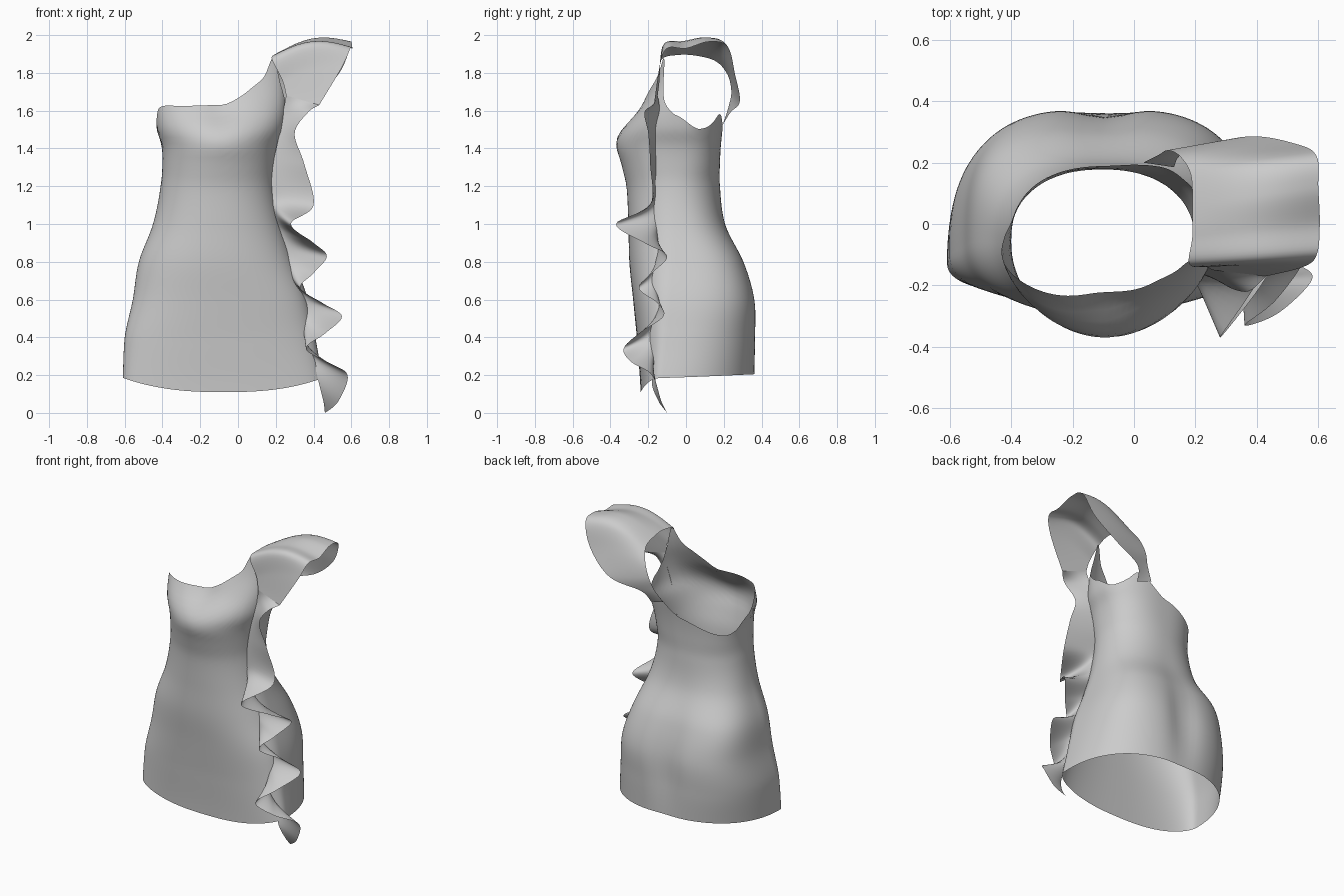
import bpy, math
from mathutils import Vector


def catmull(pts, t):
    """Smooth curve through tuples, t from 0 to len-1."""
    n = len(pts)
    i = min(int(t), n - 2)
    f = t - i
    a, b = pts[max(i - 1, 0)], pts[i]
    c, d = pts[i + 1], pts[min(i + 2, n - 1)]
    return [0.5 * (2 * q + (r - p) * f + (2 * p - 5 * q + 4 * r - s) * f * f
                   + (3 * q - p - 3 * r + s) * f ** 3) for p, q, r, s in zip(a, b, c, d)]


def lookup(keys, x):
    """Values of a key table (first column sorted) at x."""
    x = min(max(x, keys[0][0]), keys[-1][0])
    for i in range(len(keys) - 1):
        if x <= keys[i + 1][0]:
            f = (x - keys[i][0]) / (keys[i + 1][0] - keys[i][0])
            return catmull([k[1:] for k in keys], i + min(f, 0.9999))


def grid(name, rows, closed=False):
    """Smooth sheet from rows of points."""
    n = len(rows[0])
    verts = [p for r in rows for p in r]
    faces = []
    for j in range(len(rows) - 1):
        for i in range(n if closed else n - 1):
            k = (i + 1) % n
            faces.append((j * n + i, j * n + k, (j + 1) * n + k, (j + 1) * n + i))
    me = bpy.data.meshes.new(name)
    me.from_pydata(verts, [], faces)
    ob = bpy.data.objects.new(name, me)
    bpy.context.collection.objects.link(ob)
    for p in me.polygons:
        p.use_smooth = True
    return ob


# Dress body: z, left x, right x, front y, back y, side y, front and back squareness
BODY = [(0.10, -.61, .46, -.24, .365, -.13, .80, .88), (0.4, -.60, .41, -.26, .375, -.10, .82, .76),
        (0.6, -.557, .37, -.28, .37, -.08, .85, .67), (0.8, -.525, .30, -.30, .31, -.06, .9, .65),
        (1.0, -.45, .235, -.305, .21, -.06, .93, .80), (1.2, -.41, .20, -.315, .18, -.06, .95, .9),
        (1.33, -.40, .205, -.345, .18, -.06, .98, .83), (1.42, -.405, .22, -.37, .185, -.06, 1.03, .8),
        (1.5, -.43, .25, -.345, .195, -.06, .98, .8), (1.62, -.435, .26, -.25, .215, -.06, .85, .8),
        (1.75, -.43, .255, -.185, .24, -.05, .85, .8), (1.9, -.40, .25, -.15, .24, -.05, .9, .8)]
# Neckline and armhole height by angle (0 = right side, 90 = back)
NECK = [(-90, 1.63), (-78, 1.67), (-65, 1.725), (-52, 1.78), (-38, 1.88), (-27, 1.75),
        (-15, 1.65), (0, 1.58), (20, 1.51), (35, 1.51), (48, 1.54), (58, 1.58), (68, 1.56),
        (90, 1.46), (140, 1.38), (165, 1.40), (182, 1.5), (195, 1.6), (210, 1.625),
        (240, 1.625), (270, 1.63)]


def body_point(z, deg):
    xl, xr, yf, yb, ys, pf, pb = lookup(BODY, z)
    t = math.radians(deg)
    c, s = math.cos(t), math.sin(t)
    p = pb if s > 0 else pf
    cx, a = (xl + xr) / 2, (xr - xl) / 2
    x = cx + a * math.copysign(abs(c) ** p, c)
    b = yb - ys if s > 0 else ys - yf
    y = ys + b * math.copysign(abs(s) ** p, s)
    d = math.exp(-((x - cx) / .1) ** 2)
    if s > 0:  # shallow hollow down the centre back
        y -= .03 * d * math.exp(-((z - .55) / .3) ** 2)
    else:      # slight dip between the bust cups
        y += .025 * d * math.exp(-((z - 1.6) / .09) ** 2)
    return Vector((x, y, z))


COLS, ROWS = 120, 44
rows = []
for j in range(ROWS + 1):
    row = []
    for i in range(COLS):
        deg = -90 + 360 * i / COLS
        s = math.sin(math.radians(deg))
        hem = .185 + (.02 * s if s > 0 else -.075 * s * s)
        top = lookup(NECK, deg)[0]
        row.append(body_point(hem + (top - hem) * j / ROWS, deg))
    rows.append(row)
grid("dress_body", rows, closed=True)


def strip(name, pairs, steps, width, bulge=0.0):
    """Sheet between an inner and an outer edge given as six-number pairs."""
    out = []
    n = (len(pairs) - 1) * steps
    for k in range(n + 1):
        q = catmull(pairs, min(k / steps, len(pairs) - 1))
        a, b = Vector(q[:3]), Vector(q[3:])
        lift = bulge * min(max((a.z - 1.7) / .15, 0), 1)
        out.append([a.lerp(b, v / width) + Vector((0, 0, lift * math.sin(math.pi * v / width)))
                    for v in range(width + 1)])
    return grid(name, out)


# Flared shoulder sleeve, from back strap over the shoulder to the chest
SLEEVE = [(.03, .20, 1.54, .13, .185, 1.51), (.08, .225, 1.62, .17, .235, 1.59),
          (.11, .24, 1.70, .37, .285, 1.65), (.15, .22, 1.79, .53, .26, 1.79),
          (.185, .16, 1.86, .595, .22, 1.94), (.19, .06, 1.89, .60, .12, 1.965),
          (.19, -.04, 1.895, .605, 0, 1.93), (.18, -.13, 1.87, .595, -.10, 1.93),
          (.235, -.14, 1.76, .55, -.14, 1.83), (.255, -.15, 1.68, .43, -.17, 1.63)]
strip("shoulder_sleeve", SLEEVE, 8, 10, .055)

# Cascading ruffle down the right front seam
RUFFLE = [(.255, -.15, 1.68, .43, -.17, 1.63), (.24, -.14, 1.6, .37, -.22, 1.59),
          (.225, -.16, 1.5, .30, -.20, 1.48), (.19, -.16, 1.34, .35, -.19, 1.32),
          (.17, -.16, 1.16, .40, -.19, 1.10), (.19, -.16, 1.06, .28, -.37, 1.0),
          (.21, -.15, .97, .40, -.22, .90), (.235, -.15, .88, .47, -.10, .83),
          (.255, -.16, .80, .40, -.18, .74), (.28, -.16, .72, .33, -.25, .66),
          (.30, -.15, .64, .45, -.15, .58), (.32, -.15, .57, .55, -.12, .51),
          (.335, -.16, .49, .46, -.25, .42), (.35, -.17, .41, .36, -.33, .34),
          (.37, -.17, .34, .47, -.29, .27), (.40, -.17, .27, .58, -.18, .20),
          (.43, -.18, .15, .53, -.13, .06), (.455, -.14, .05, .46, -.10, 0)]
strip("front_ruffle", RUFFLE, 8, 8)
